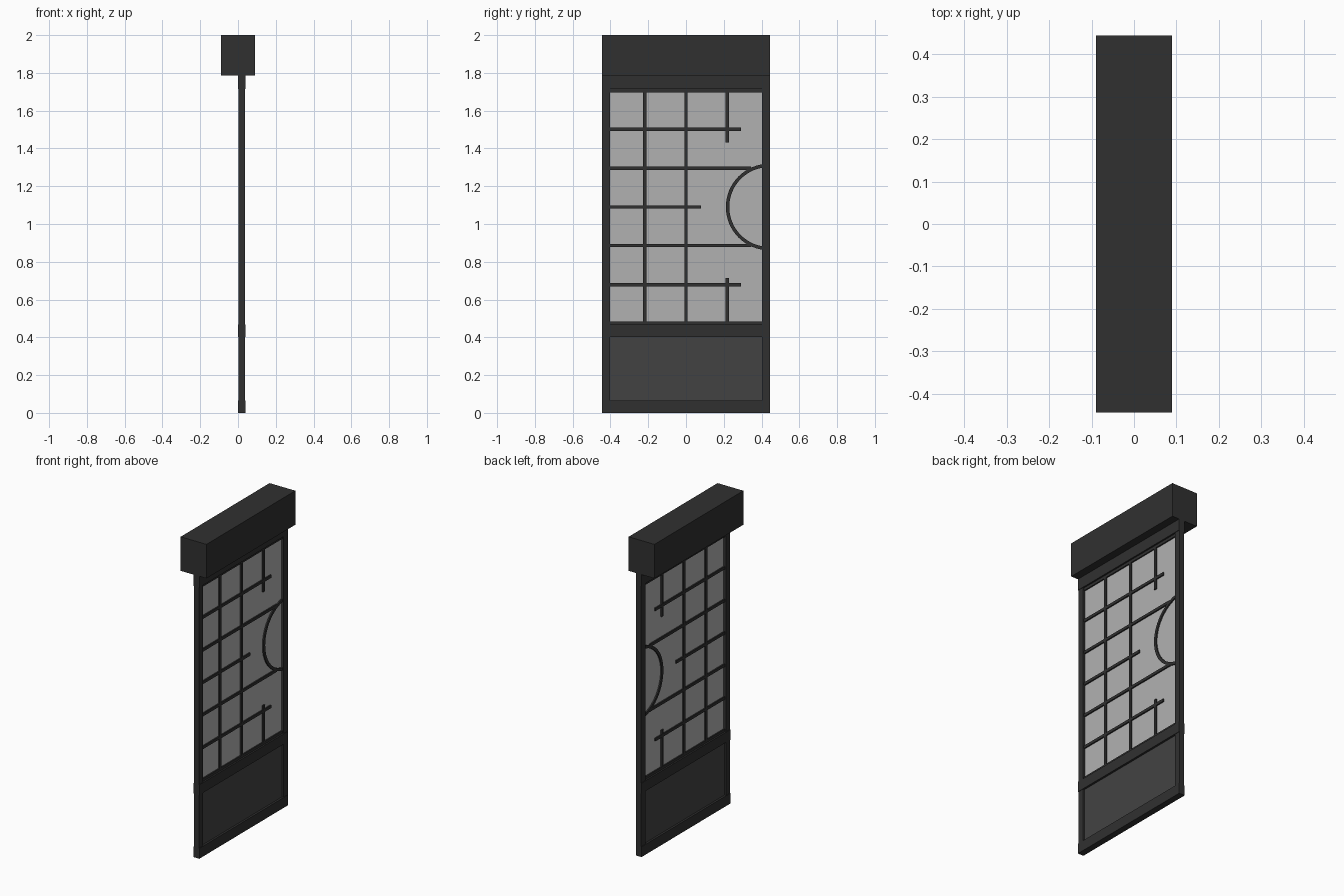
import bpy, bmesh, math

if "Cube" in bpy.data.objects:
    bpy.data.objects.remove(bpy.data.objects["Cube"])


def material(name, value):
    m = bpy.data.materials.new(name)
    m.diffuse_color = (value, value, value, 1)
    m.use_nodes = True
    m.node_tree.nodes["Principled BSDF"].inputs["Base Color"].default_value = m.diffuse_color
    return m


DARK = material("dark_frame", 0.03)
PANEL = material("dark_panel", 0.055)
PANE = material("pale_pane", 0.44)
XC = 0.02  # centre plane of the door leaf


def finish(name, bm, mat):
    bmesh.ops.recalc_face_normals(bm, faces=bm.faces)
    me = bpy.data.meshes.new(name)
    bm.to_mesh(me)
    bm.free()
    me.materials.append(mat)
    ob = bpy.data.objects.new(name, me)
    bpy.context.collection.objects.link(ob)
    return ob


def box(name, y0, y1, z0, z1, depth, mat=DARK, xc=XC):
    bm = bmesh.new()
    bmesh.ops.create_cube(bm, size=1)
    size = (depth, y1 - y0, z1 - z0)
    mid = (xc, (y0 + y1) / 2, (z0 + z1) / 2)
    for v in bm.verts:
        v.co = [v.co[i] * size[i] + mid[i] for i in range(3)]
    return finish(name, bm, mat)


# Header box
box("header", -0.444, 0.444, 1.785, 2.0, 0.18, xc=0)

# Frame: two stiles and three slightly proud rails
box("stile_left", -0.444, -0.402, 0, 1.785, 0.034)
box("stile_right", 0.402, 0.444, 0, 1.785, 0.034)
for name, z0, z1 in (("bottom", 0, 0.065), ("middle", 0.402, 0.467), ("top", 1.714, 1.785)):
    box(name + "_rail", -0.444, 0.444, z0, z1, 0.04)

# Infill: lower panel and pale pane
box("lower_panel", -0.402, 0.402, 0.065, 0.402, 0.014, PANEL)
box("pane", -0.402, 0.402, 0.467, 1.714, 0.004, PANE)

# Lattice bars, including the edge beads beside the rails
W, D = 0.009, 0.02
for i, (z, end) in enumerate(((0.475, 0.402), (0.679, 0.29), (0.886, 0.345), (1.09, 0.08),
                              (1.295, 0.345), (1.502, 0.29), (1.706, 0.402))):
    box(f"lattice_horizontal_{i}", -0.402, end, z - W, z + W, D)
for i, (y, z0, z1) in enumerate(((-0.218, 0.467, 1.714), (0, 0.467, 1.714),
                                 (0.218, 0.467, 0.715), (0.218, 1.432, 1.714))):
    box(f"lattice_vertical_{i}", y - W, y + W, z0, z1, D)

# Half-round lattice arc, its ends running into the right stile
bm = bmesh.new()
N, CY, CZ = 32, 0.44, 1.09
rings = []
for i in range(N + 1):
    a = math.pi / 2 + math.pi * i / N
    rings.append([bm.verts.new((XC + dx, CY + r * math.cos(a), CZ + r * math.sin(a)))
                  for dx, r in ((-D / 2, 0.211), (D / 2, 0.211), (D / 2, 0.229), (-D / 2, 0.229))])
for a, b in zip(rings, rings[1:]):
    for k in range(4):
        j = (k + 1) % 4
        bm.faces.new((a[k], a[j], b[j], b[k]))
bm.faces.new(rings[0])
bm.faces.new(rings[-1])
finish("lattice_arc", bm, DARK)
